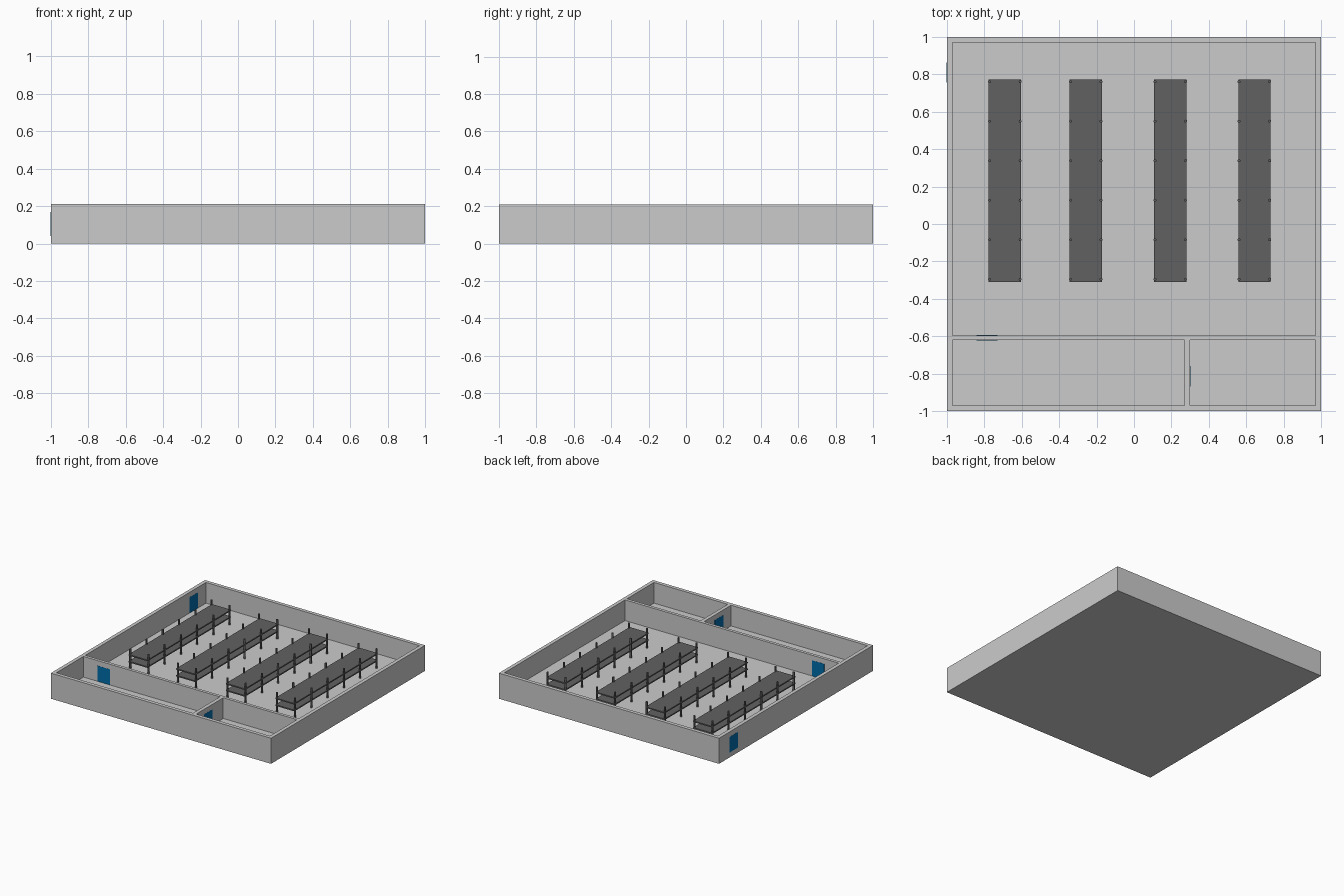
import bpy

if "Cube" in bpy.data.objects:
    bpy.data.objects.remove(bpy.data.objects["Cube"])

FLOOR, TOP = 0.04, 0.21


def box(name, x0, x1, y0, y1, z0, z1, mat=None):
    bpy.ops.mesh.primitive_cube_add(size=1, location=((x0 + x1) / 2, (y0 + y1) / 2, (z0 + z1) / 2))
    o = bpy.context.object
    o.name = name
    o.scale = (x1 - x0, y1 - y0, z1 - z0)
    bpy.ops.object.transform_apply(location=False, rotation=False, scale=True)
    if mat:
        o.data.materials.append(mat)
    return o


def material(name, color):
    m = bpy.data.materials.new(name)
    m.diffuse_color = color
    m.use_nodes = True
    m.node_tree.nodes["Principled BSDF"].inputs["Base Color"].default_value = m.diffuse_color
    return m


blue = material("door_blue", (0.0, 0.15, 0.4, 1))
dark = material("rack_grey", (0.12, 0.12, 0.12, 1))

# Floor slab and walls
box("floor_slab", -1, 1, -1, 1, 0, FLOOR)
box("front_wall", -1, 1, -1, -0.97, FLOOR, TOP)
box("back_wall", -1, 1, 0.97, 1, FLOOR, TOP)
box("left_wall", -1, -0.97, -0.97, 0.97, FLOOR, TOP)
box("right_wall", 0.97, 1, -0.97, 0.97, FLOOR, TOP)
box("partition_wall", -0.97, 0.97, -0.62, -0.595, FLOOR, TOP)
box("office_divider", 0.27, 0.30, -0.97, -0.62, FLOOR, TOP)

# Doors, showing on both faces of their walls
E, D = 0.001, 0.168
box("partition_door", -0.84, -0.73, -0.62 - E, -0.595 + E, FLOOR, D, blue)
box("outer_door", -1 - E, -0.97 + E, 0.757, 0.863, FLOOR, D, blue)
box("divider_door", 0.27 - E, 0.30 + E, -0.868, -0.758, FLOOR, D, blue)

# Storage racks: stacked decks on two rows of round posts
for i, x in enumerate((-0.69, -0.258, 0.194, 0.643)):
    for k, z in enumerate((0.095, 0.15)):
        box(f"rack_{i}_shelf_{k}", x - 0.086, x + 0.086, -0.311, 0.771, z, z + 0.01, dark)
    for side in (-1, 1):
        for j in range(6):
            bpy.ops.mesh.primitive_cylinder_add(
                vertices=12, radius=0.008, depth=0.16,
                location=(x + side * 0.082, -0.295 + j * 0.211, FLOOR + 0.08))
            post = bpy.context.object
            post.name = f"rack_{i}_post"
            post.data.materials.append(dark)
            bpy.ops.object.shade_smooth_by_angle()
